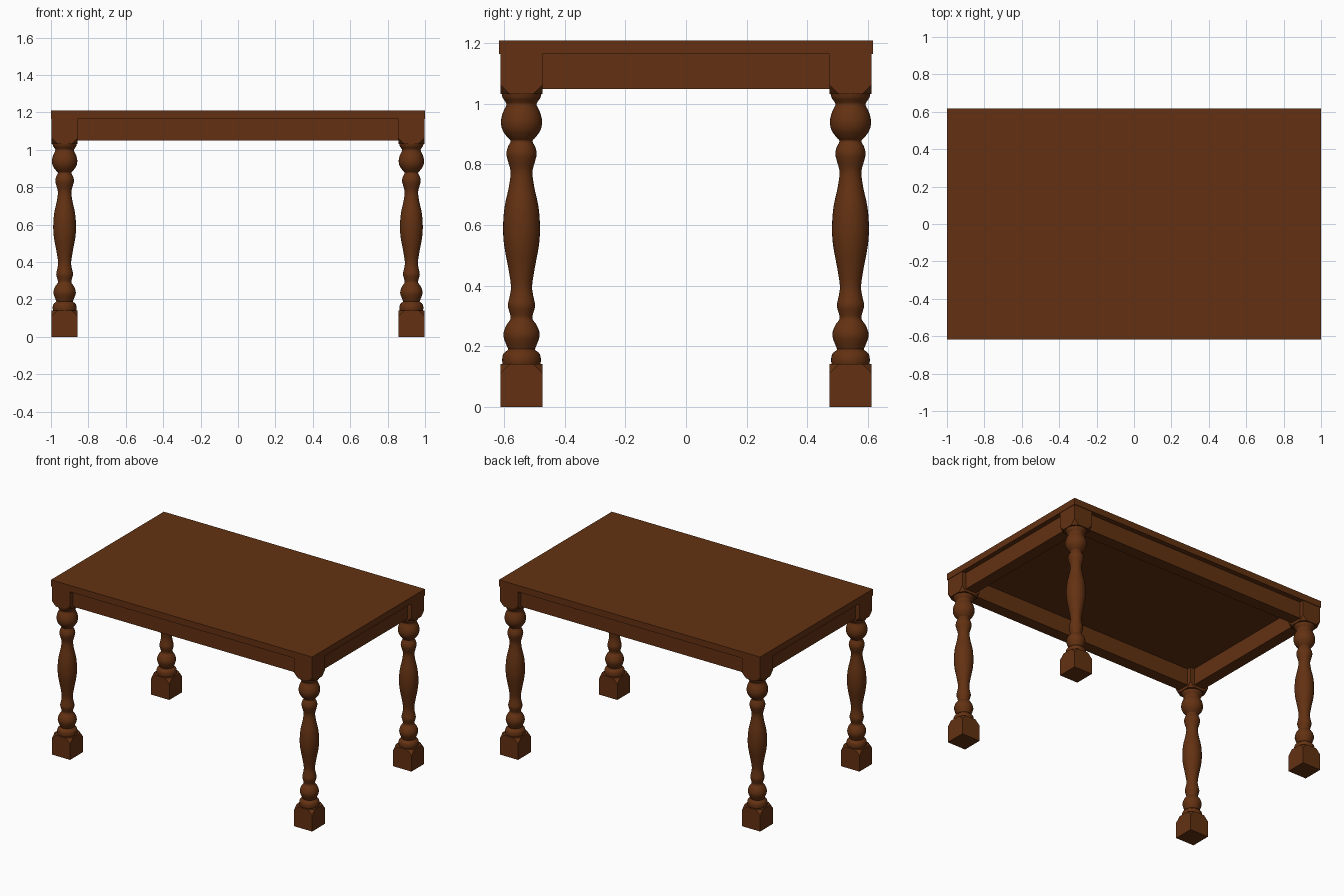
import bpy, bmesh, math
from mathutils import Vector

if "Cube" in bpy.data.objects:
    bpy.data.objects.remove(bpy.data.objects["Cube"])

wood = bpy.data.materials.new("dark brown wood")
wood.diffuse_color = (0.125, 0.031, 0.006, 1)
wood.use_nodes = True
wood.node_tree.nodes["Principled BSDF"].inputs["Base Color"].default_value = wood.diffuse_color

HX, HY = 0.997, 0.613          # outer faces of the legs
W = 0.14                       # square block width
TOP, SLAB = 1.21, 1.165        # table top surface / underside
CX, CY = HX - W / 2, HY - W / 2


def finish(bm, name, smooth=False):
    bmesh.ops.recalc_face_normals(bm, faces=bm.faces)
    me = bpy.data.meshes.new(name)
    bm.to_mesh(me)
    bm.free()
    ob = bpy.data.objects.new(name, me)
    bpy.context.collection.objects.link(ob)
    me.materials.append(wood)
    if smooth:
        bpy.ops.object.select_all(action='DESELECT')
        ob.select_set(True)
        bpy.context.view_layer.objects.active = ob
        bpy.ops.object.shade_smooth_by_angle(angle=math.radians(40))
    return ob


def add_box(bm, lo, hi):
    vs = bmesh.ops.create_cube(bm, size=1)["verts"]
    for v in vs:
        v.co = Vector([hi[i] if v.co[i] > 0 else lo[i] for i in range(3)])
    return vs


def box(name, lo, hi):
    bm = bmesh.new()
    add_box(bm, lo, hi)
    return finish(bm, name)


def block(name, x, y, z0, z1, cut_z):
    """Square leg block whose corners are clipped at height cut_z."""
    bm = bmesh.new()
    vs = add_box(bm, (x - W / 2, y - W / 2, z0), (x + W / 2, y + W / 2, z1))
    corners = [v for v in vs if abs(v.co.z - cut_z) < 1e-4]
    bmesh.ops.bevel(bm, geom=corners, offset=0.032, segments=1,
                    affect='VERTICES', profile=0.5)
    return finish(bm, name)


# turned leg profile: (radius, height)
PROFILE = [(0.060, 0.135), (0.064, 0.152), (0.060, 0.175), (0.045, 0.188),
           (0.047, 0.197), (0.060, 0.235), (0.051, 0.268), (0.036, 0.290),
           (0.039, 0.310), (0.045, 0.335), (0.039, 0.365), (0.035, 0.400),
           (0.044, 0.460), (0.057, 0.530), (0.061, 0.590), (0.056, 0.660),
           (0.042, 0.725), (0.036, 0.775), (0.044, 0.808), (0.050, 0.835),
           (0.045, 0.858), (0.036, 0.877), (0.045, 0.888), (0.062, 0.912),
           (0.068, 0.940), (0.062, 0.970), (0.050, 0.996), (0.054, 1.008),
           (0.062, 1.020), (0.066, 1.036)]


def smooth_profile(pts, n=3):
    p = [Vector(q) for q in [pts[0]] + pts + [pts[-1]]]
    out = []
    for a, b, c, d in zip(p, p[1:], p[2:], p[3:]):
        for i in range(n):
            t = i / n
            out.append(0.5 * (2 * b + (c - a) * t + (2 * a - 5 * b + 4 * c - d) * t ** 2
                              + (3 * b - a - 3 * c + d) * t ** 3))
    return out + [p[-1]]


def turned(name, x, y, sides=32):
    bm = bmesh.new()
    rings = []
    for r, z in smooth_profile(PROFILE):
        rings.append([bm.verts.new((x + r * math.cos(2 * math.pi * i / sides),
                                    y + r * math.sin(2 * math.pi * i / sides), z))
                      for i in range(sides)])
    for a, b in zip(rings, rings[1:]):
        for i in range(sides):
            j = (i + 1) % sides
            bm.faces.new((a[i], a[j], b[j], b[i]))
    bm.faces.new(rings[0])
    bm.faces.new(rings[-1])
    return finish(bm, name, smooth=True)


# table top
box("table_top", (-1, -0.617, SLAB), (1, 0.617, TOP))

# four legs: foot block, turned shaft, upper block
for sx, side in ((-1, "left"), (1, "right")):
    for sy, end in ((-1, "front"), (1, "back")):
        x, y, tag = sx * CX, sy * CY, f"{end}_{side}"
        block(f"foot_block_{tag}", x, y, 0, 0.142, 0.142)
        turned(f"leg_shaft_{tag}", x, y)
        block(f"upper_block_{tag}", x, y, 1.032, SLAB, 1.032)

# aprons between the upper blocks, set back from the outer faces
A0, A1, AZ = 0.03, 0.11, 1.05
for s, end in ((-1, "front"), (1, "back")):
    ys = sorted((s * (HY - A0), s * (HY - A1)))
    box(f"apron_{end}", (-HX + W, ys[0], AZ), (HX - W, ys[1], SLAB))
for s, side in ((-1, "left"), (1, "right")):
    xs = sorted((s * (HX - A0), s * (HX - A1)))
    box(f"apron_{side}", (xs[0], -HY + W, AZ), (xs[1], HY - W, SLAB))
